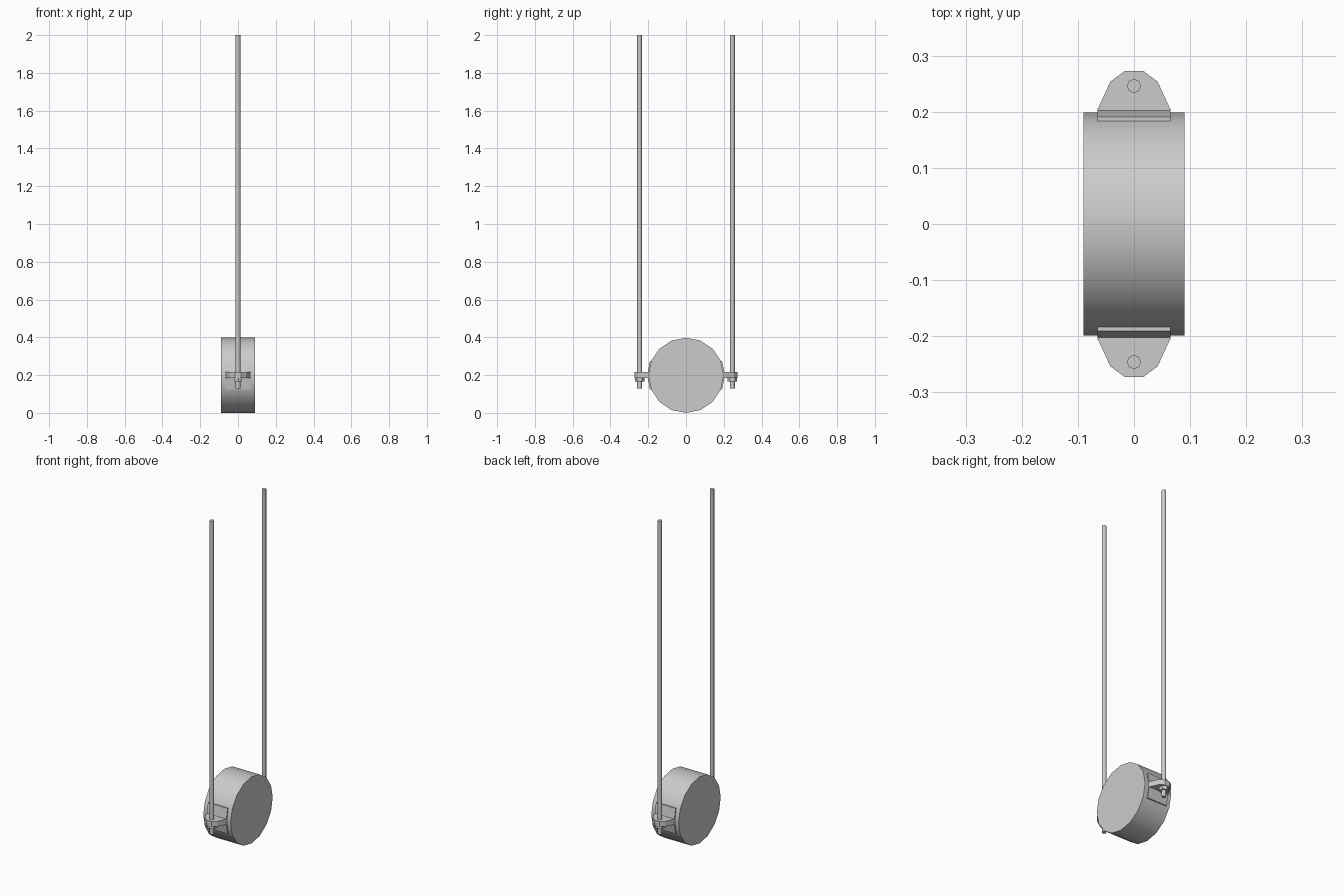
import bpy, bmesh, math
from mathutils import Matrix

if "Cube" in bpy.data.objects:
    bpy.data.objects.remove(bpy.data.objects["Cube"])

grey = bpy.data.materials.new("plain_grey")
grey.use_nodes = True
colour = (0.6, 0.6, 0.6, 1)
grey.diffuse_color = colour
grey.node_tree.nodes["Principled BSDF"].inputs["Base Color"].default_value = colour

MID = 0.199      # height of the drum axis
RADIUS = 0.199
SIDES = 16


def finish(name, bm, smooth=False):
    bmesh.ops.recalc_face_normals(bm, faces=bm.faces[:])
    mesh = bpy.data.meshes.new(name)
    bm.to_mesh(mesh)
    bm.free()
    obj = bpy.data.objects.new(name, mesh)
    bpy.context.collection.objects.link(obj)
    mesh.materials.append(grey)
    if smooth:
        bpy.ops.object.select_all(action="DESELECT")
        obj.select_set(True)
        bpy.context.view_layer.objects.active = obj
        bpy.ops.object.shade_smooth_by_angle(angle=math.radians(50))
    return obj


def cylinder(name, radius, low, high, sides, y=0, smooth=True):
    bm = bmesh.new()
    bmesh.ops.create_cone(bm, cap_ends=True, segments=sides, radius1=radius,
                          radius2=radius, depth=high - low,
                          matrix=Matrix.Translation((0, y, (low + high) / 2)))
    return finish(name, bm, smooth)


def prism(name, points, offset):
    """Extrude a closed outline of 3D points along an offset."""
    bm = bmesh.new()
    face = bm.faces.new([bm.verts.new(p) for p in points])
    result = bmesh.ops.extrude_face_region(bm, geom=[face], use_keep_orig=True)
    moved = [v for v in result["geom"] if isinstance(v, bmesh.types.BMVert)]
    bmesh.ops.translate(bm, verts=moved, vec=offset)
    return finish(name, bm)


# Drum lying on its side, with its axis along x
drum = cylinder("drum", RADIUS, -0.09, 0.09, SIDES)
drum.data.transform(Matrix.Translation((0, 0, MID)) @ Matrix.Rotation(math.pi / 2, 4, "Y"))

for side, label in ((-1, "front"), (1, "back")):
    # Saddle plate bent around the drum
    outer = [(0.191, 0.076), (0.206, 0), (0.191, -0.076)]
    inner = [(0.183, -0.076), (0.198, 0), (0.183, 0.076)]
    prism(label + "_saddle_plate",
          [(-0.065, side * y, MID + z) for y, z in outer + inner], (0.13, 0, 0))

    # Tapered lug
    half = [(0.065, 0.2), (0.065, 0.204), (0.042, 0.254), (0.016, 0.273)]
    outline = half + [(-x, y) for x, y in reversed(half)]
    prism(label + "_lug", [(x, side * y, 0.184) for x, y in outline], (0, 0, 0.032))

    # Hanger rod through the lug, held by a nut
    y = side * 0.246
    cylinder(label + "_hanger_rod", 0.0125, 0.128, 2.0, 8, y)
    cylinder(label + "_nut", 0.025, 0.165, 0.184, 6, y, smooth=False)
